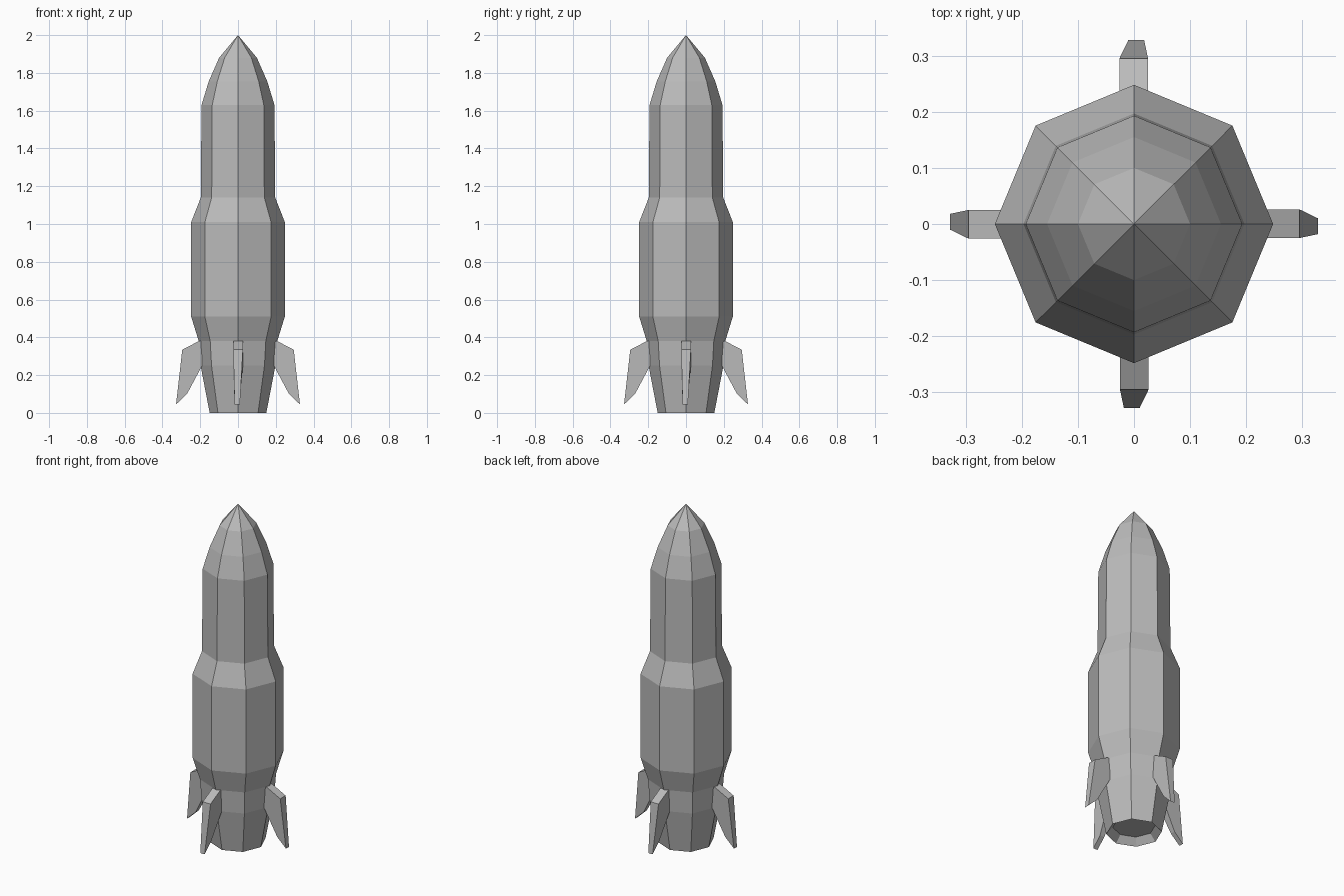
import bpy, bmesh, math
from mathutils import Matrix

cube = bpy.data.objects.get("Cube")
if cube:
    bpy.data.objects.remove(cube, do_unlink=True)

grey = bpy.data.materials.new("hull grey")
grey.use_nodes = True
COLOUR = (0.5, 0.5, 0.5, 1)
grey.diffuse_color = COLOUR
grey.node_tree.nodes["Principled BSDF"].inputs["Base Color"].default_value = COLOUR


def make_object(name, bm):
    bmesh.ops.recalc_face_normals(bm, faces=bm.faces[:])
    mesh = bpy.data.meshes.new(name)
    bm.to_mesh(mesh)
    bm.free()
    mesh.materials.append(grey)
    obj = bpy.data.objects.new(name, mesh)
    bpy.context.collection.objects.link(obj)
    return obj


def lathe(name, profile, sides=8):
    """Spin a (radius, height) profile into a faceted solid."""
    bm = bmesh.new()
    verts = [bm.verts.new((r, 0, z)) for r, z in profile]
    edges = [bm.edges.new(pair) for pair in zip(verts, verts[1:])]
    bmesh.ops.spin(bm, geom=verts + edges, cent=(0, 0, 0), axis=(0, 0, 1),
                   angle=math.tau, steps=sides, use_merge=True)
    bmesh.ops.remove_doubles(bm, verts=bm.verts[:], dist=0.0005)
    return make_object(name, bm)


# Body: recessed nozzle, engine, wide stage, upper stage and pointed nose
lathe("rocket_body", [
    (0, 0.04), (0.115, 0.04), (0.15, 0), (0.198, 0.25), (0.208, 0.38),
    (0.248, 0.51), (0.248, 1.01), (0.197, 1.14), (0.193, 1.63),
    (0.155, 1.755), (0.1, 1.88), (0, 2)])

# Fin outline: radius, height, and thickness limits on each side
FIN = [(0.19, 0.38, -0.025, 0.026), (0.207, 0.38, -0.025, 0.026),
       (0.295, 0.335, -0.025, 0.026), (0.328, 0.045, -0.018, 0.010),
       (0.27, 0.10, -0.018, 0.012), (0.19, 0.25, -0.025, 0.026)]


def fin(name, angle):
    bm = bmesh.new()
    near = [bm.verts.new((r, a, z)) for r, z, a, b in FIN]
    far = [bm.verts.new((r, b, z)) for r, z, a, b in FIN]
    bm.faces.new(near)
    bm.faces.new(far[::-1])
    for i in range(len(FIN)):
        j = (i + 1) % len(FIN)
        bm.faces.new((near[i], far[i], far[j], near[j]))
    bm.transform(Matrix.Rotation(angle, 4, "Z"))
    return make_object(name, bm)


# Four fins around the engine
for i, side in enumerate(("left", "back", "right", "front")):
    fin(side + "_fin", i * math.pi / 2)
